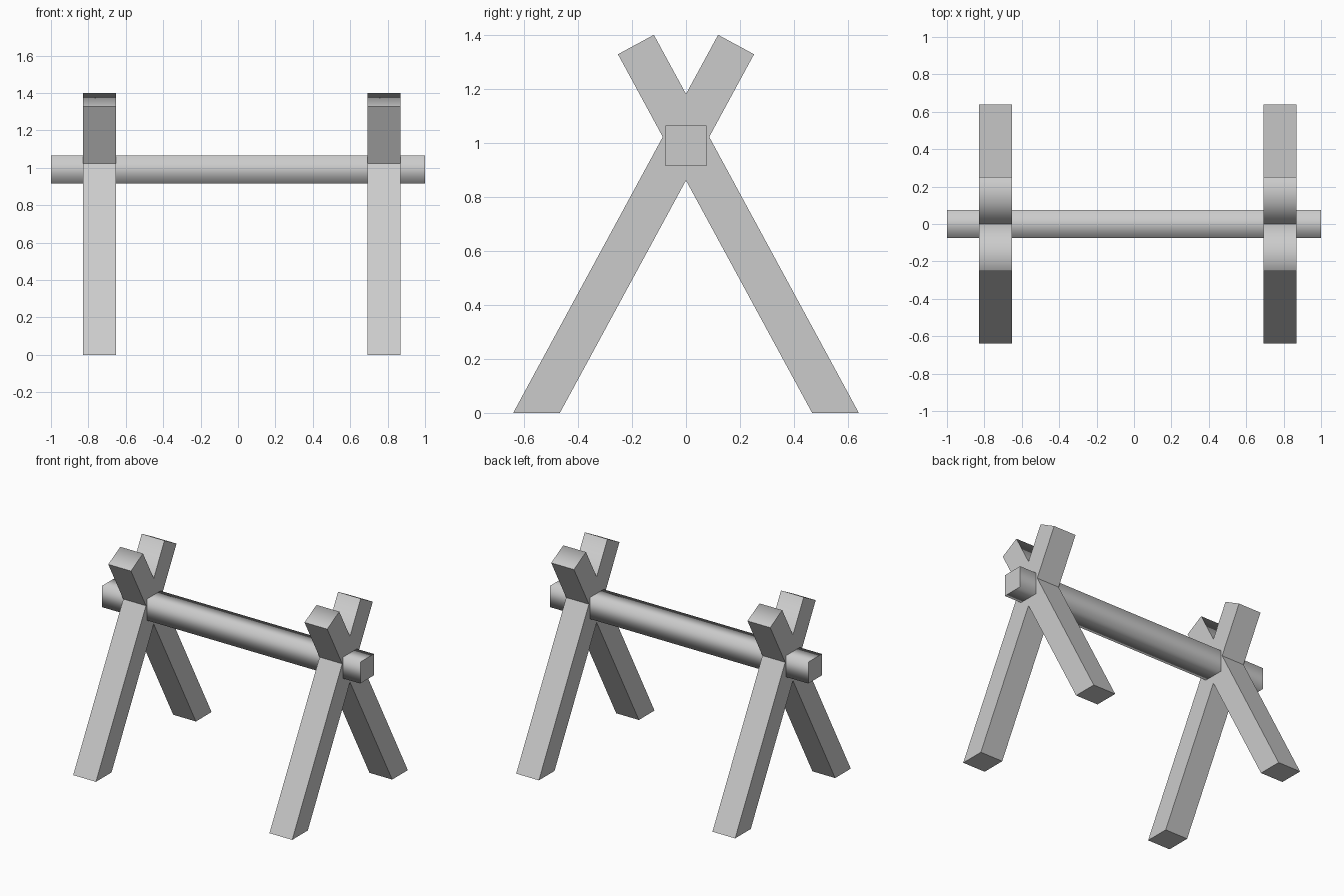
import bpy, bmesh

if "Cube" in bpy.data.objects:
    bpy.data.objects.remove(bpy.data.objects["Cube"])


def prism(name, profile, x0, x1, soft):
    """Extrude a y-z profile along x; long edges listed in soft stay smooth."""
    bm = bmesh.new()
    a = [bm.verts.new((x0, y, z)) for y, z in profile]
    b = [bm.verts.new((x1, y, z)) for y, z in profile]
    n = len(profile)
    bm.faces.new(a)
    bm.faces.new(b)
    for i in range(n):
        j = (i + 1) % n
        bm.faces.new((a[i], a[j], b[j], b[i]))
    bmesh.ops.recalc_face_normals(bm, faces=bm.faces)
    for f in bm.faces:
        f.smooth = True
    for e in bm.edges:
        e.smooth = False
    for i in soft:
        bm.edges.get((a[i], b[i])).smooth = True
    me = bpy.data.meshes.new(name)
    bm.to_mesh(me)
    bm.free()
    ob = bpy.data.objects.new(name, me)
    bpy.context.collection.objects.link(ob)
    return ob


# Crossed legs: right half of the X outline, mirrored for the left half
half = [(0, 0.861), (0.467, 0), (0.64, 0), (0.086, 1.022),
        (0.252, 1.328), (0.119, 1.40), (0, 1.181)]
outline = half + [(-y, z) for y, z in half[-2:0:-1]]
for side, x0 in (("left", -0.829), ("right", 0.692)):
    prism(side + "_crossed_legs", outline, x0, x0 + 0.176, (5, 7))

# Square cross beam with softly shaded long edges
h, zc = 0.075, 0.99
square = [(-h, zc - h), (h, zc - h), (h, zc + h), (-h, zc + h)]
prism("cross_beam", square, -1, 1, range(4))
